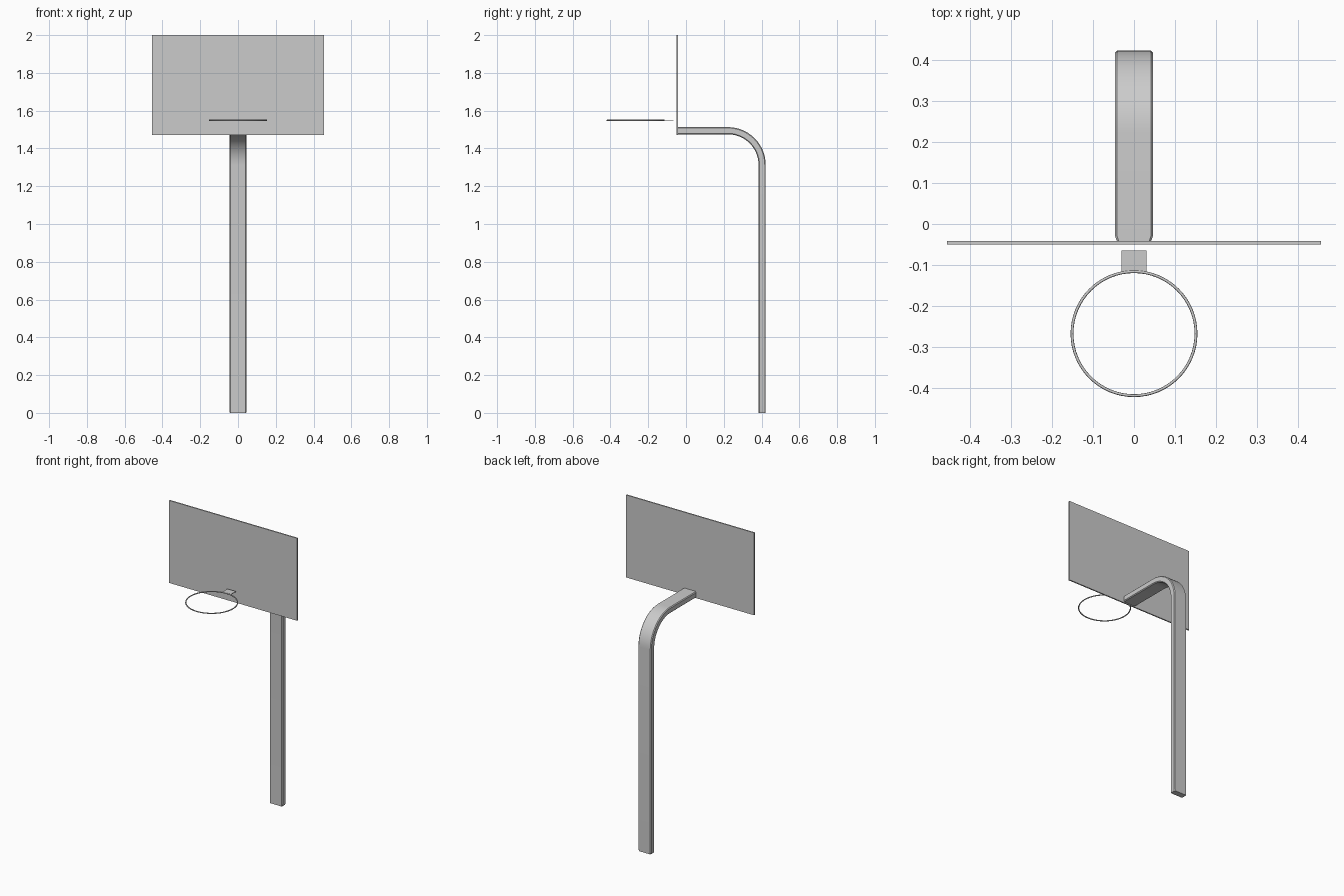
import bpy, bmesh, math
from mathutils import Vector

if "Cube" in bpy.data.objects:
    bpy.data.objects.remove(bpy.data.objects["Cube"])


def box(name, lo, hi):
    bm = bmesh.new()
    bmesh.ops.create_cube(bm, size=1)
    for v in bm.verts:
        v.co = Vector([(a + b) / 2 + c * (b - a) for a, b, c in zip(lo, hi, v.co)])
    return finish(name, bm)


def finish(name, bm):
    bmesh.ops.recalc_face_normals(bm, faces=bm.faces)
    me = bpy.data.meshes.new(name)
    bm.to_mesh(me)
    bm.free()
    ob = bpy.data.objects.new(name, me)
    bpy.context.collection.objects.link(ob)
    return ob


def smooth(ob, angle=30):
    bpy.ops.object.select_all(action='DESELECT')
    bpy.context.view_layer.objects.active = ob
    ob.select_set(True)
    bpy.ops.object.shade_smooth_by_angle(angle=math.radians(angle))


# Bent pole: chamfered rectangular section swept up, round the bend and forward
W, T, C = 0.046, 0.019, 0.005          # half width, half thickness, chamfer
R, CY, CZ, STEPS = 0.181, 0.222, 1.313, 14
section = [(W, T - C), (W - C, T), (C - W, T), (-W, T - C),
           (-W, C - T), (C - W, -T), (W - C, -T), (W, C - T)]
# path rows: y, z, outward angle, width scale
path = [(CY + R, 0, 0, 0.94), (CY + R, 0.012, 0, 1)]
for i in range(STEPS + 1):
    a = math.pi / 2 * i / STEPS
    path.append((CY + R * math.cos(a), CZ + R * math.sin(a), a, 1))
path += [(-0.03, CZ + R, math.pi / 2, 1), (-0.042, CZ + R, math.pi / 2, 0.9)]

bm = bmesh.new()
rings = [[bm.verts.new((x * s, y + t * math.cos(a), z + t * math.sin(a)))
          for x, t in section] for y, z, a, s in path]
for r0, r1 in zip(rings, rings[1:]):
    for k in range(8):
        j = (k + 1) % 8
        bm.faces.new((r0[k], r0[j], r1[j], r1[k]))
bm.faces.new(rings[0])
bm.faces.new(rings[-1])
smooth(finish("bent_pole", bm), 20)

# Backboard
box("backboard", (-0.455, -0.05, 1.47), (0.455, -0.042, 2.0))

# Hoop ring and its flat mounting plate
bpy.ops.mesh.primitive_torus_add(major_segments=64, minor_segments=8,
                                 major_radius=0.151, minor_radius=0.0035,
                                 location=(0, -0.267, 1.549))
hoop = bpy.context.object
hoop.name = "hoop"
smooth(hoop, 60)
box("hoop_plate", (-0.03, -0.116, 1.547), (0.03, -0.065, 1.551))
